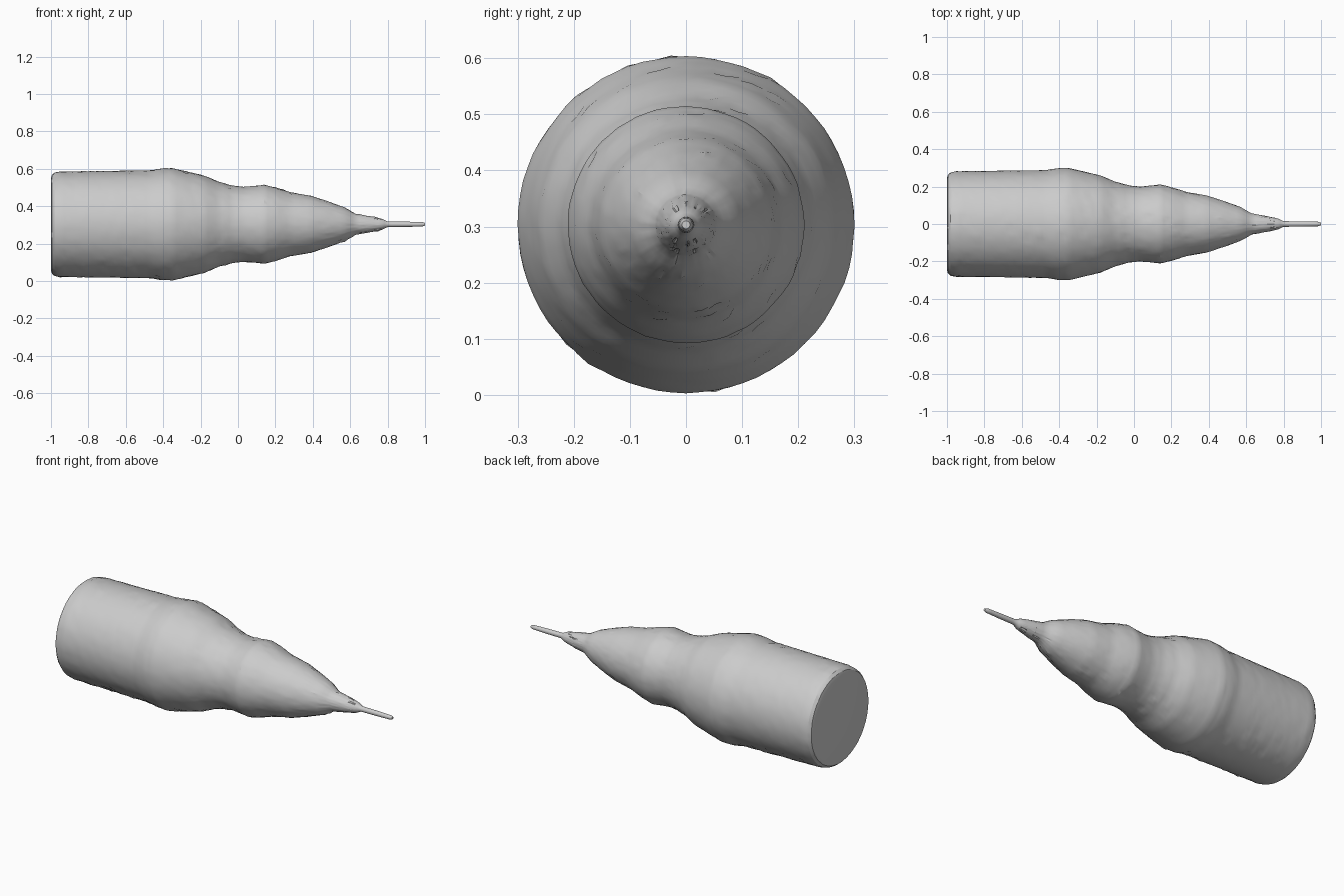
import bpy, bmesh, math, random

if "Cube" in bpy.data.objects:
    bpy.data.objects.remove(bpy.data.objects["Cube"])

random.seed(4)
SIDES, STEP, AXIS_Z = 72, 0.02, 0.303

# Silhouette of the turned body: (x, radius)
PROFILE = [(-1.0, 0.245), (-0.995, 0.264), (-0.98, 0.276), (-0.95, 0.282),
           (-0.7, 0.285), (-0.47, 0.288), (-0.41, 0.298), (-0.35, 0.300),
           (-0.28, 0.284), (-0.18, 0.260), (-0.1, 0.226), (-0.03, 0.207),
           (0.03, 0.200), (0.08, 0.204), (0.14, 0.211), (0.2, 0.197),
           (0.28, 0.171), (0.39, 0.152), (0.48, 0.123), (0.57, 0.090),
           (0.63, 0.056), (0.71, 0.042), (0.77, 0.029), (0.80, 0.015),
           (0.90, 0.014), (0.985, 0.012), (1.0, 0.007)]


def resample(points):
    """Split long profile segments into short rings."""
    out = [points[0]]
    for (x0, r0), (x1, r1) in zip(points, points[1:]):
        n = max(1, round((x1 - x0) / STEP))
        out += [(x0 + (x1 - x0) * i / n, r0 + (r1 - r0) * i / n)
                for i in range(1, n + 1)]
    return out


# Rings around the x axis, with a slightly pitted surface
bm = bmesh.new()
rings = []
for x, r in resample(PROFILE):
    ring = []
    for i in range(SIDES):
        a = 2 * math.pi * i / SIDES
        bump = random.uniform(-0.001, 0.001)
        if -0.97 < x < 0.78 and random.random() < 0.04:
            bump += random.choice((-0.005, 0.004)) * abs(math.sin(a))
        rr = min(r + bump, 0.303) if r > 0.03 else r
        ring.append(bm.verts.new((x, rr * math.cos(a), AXIS_Z + rr * math.sin(a))))
    rings.append(ring)
for a, b in zip(rings, rings[1:]):
    for i in range(SIDES):
        j = (i + 1) % SIDES
        bm.faces.new((a[i], a[j], b[j], b[i]))

# Flat base and blunt needle end
bm.faces.new(rings[0])
bm.faces.new(rings[-1])
bmesh.ops.recalc_face_normals(bm, faces=bm.faces)

mesh = bpy.data.meshes.new("tapered_body")
bm.to_mesh(mesh)
bm.free()
body = bpy.data.objects.new("tapered_body", mesh)
bpy.context.collection.objects.link(body)
bpy.context.view_layer.objects.active = body
body.select_set(True)
bpy.ops.object.shade_smooth_by_angle(angle=math.radians(25))
